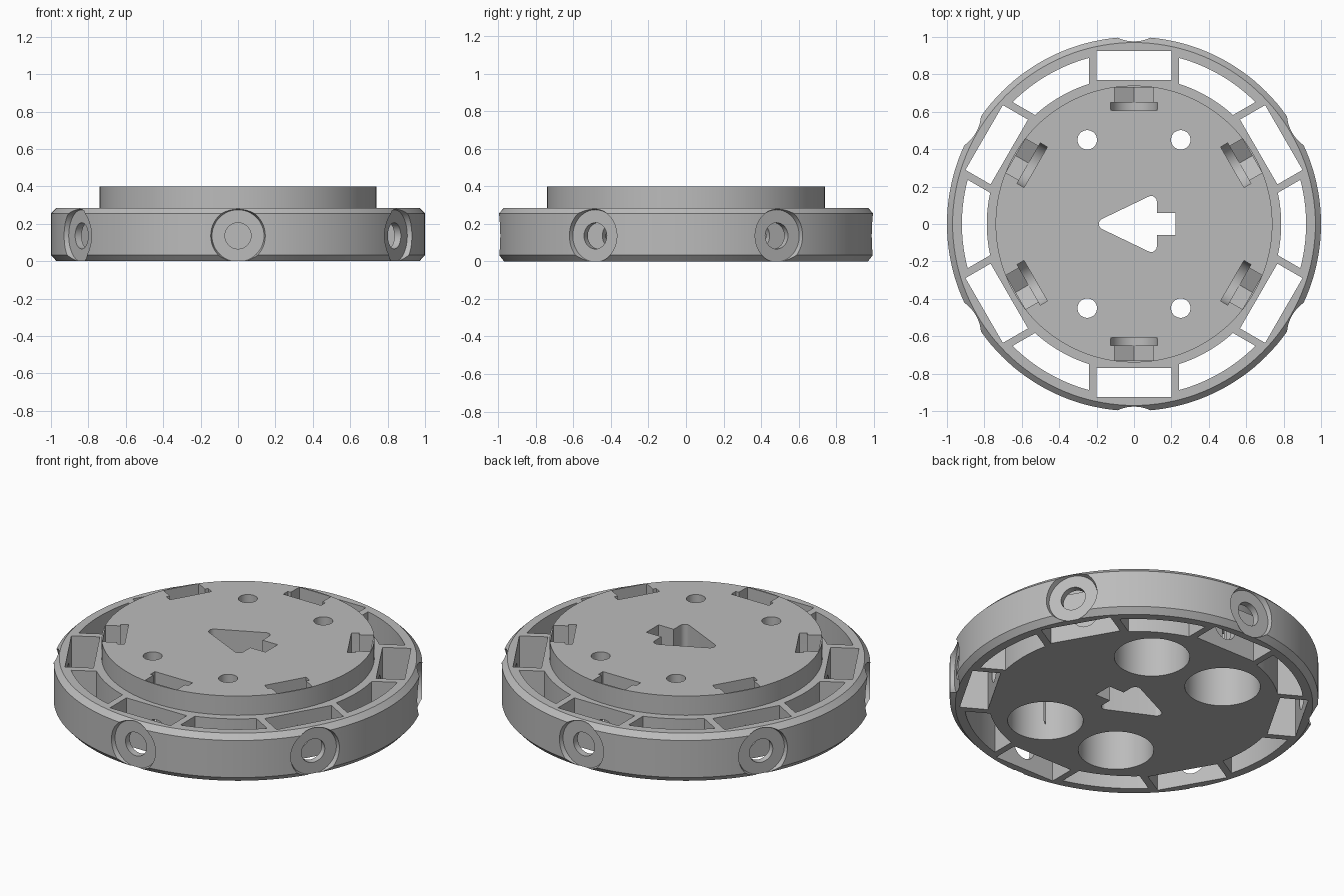
import bpy, bmesh, math
from mathutils import Matrix, Vector

if "Cube" in bpy.data.objects:
    bpy.data.objects.remove(bpy.data.objects["Cube"])

BOLT_Z = 0.136      # height of the radial bolt axes
SEG = 144

grey = bpy.data.materials.new("plain grey")
grey.diffuse_color = (0.5, 0.5, 0.5, 1)
grey.use_nodes = True
grey.node_tree.nodes["Principled BSDF"].inputs["Base Color"].default_value = grey.diffuse_color


def make(name, bm):
    bmesh.ops.recalc_face_normals(bm, faces=bm.faces)
    me = bpy.data.meshes.new(name)
    bm.to_mesh(me)
    bm.free()
    ob = bpy.data.objects.new(name, me)
    bpy.context.collection.objects.link(ob)
    return ob


def loft(name, rings, mat=Matrix()):
    """Closed solid through matching rings of points."""
    bm = bmesh.new()
    vs = [[bm.verts.new(mat @ Vector(p)) for p in ring] for ring in rings]
    for a, b in zip(vs, vs[1:]):
        for i in range(len(a)):
            j = (i + 1) % len(a)
            bm.faces.new((a[i], a[j], b[j], b[i]))
    bm.faces.new(vs[0][::-1])
    bm.faces.new(vs[-1])
    return make(name, bm)


def prism(name, pts, z0, z1, mat=Matrix()):
    return loft(name, [[(x, y, z) for x, y in pts] for z in (z0, z1)], mat)


def arc(cx, cy, r, a0, a1, n):
    return [(cx + r * math.cos(math.radians(a0 + (a1 - a0) * i / n)),
             cy + r * math.sin(math.radians(a0 + (a1 - a0) * i / n)))
            for i in range(n + 1)]


def circle(r, n, cx=0, cy=0):
    return arc(cx, cy, r, 0, 360, n)[:-1]


# Turned body: chamfered rim with a raised hub
profile = [(0.97, 0), (1, 0.033), (1, 0.255), (0.97, 0.285),
           (0.74, 0.285), (0.74, 0.4)]
body = loft("wheel_body", [[(x, y, z) for x, y in circle(r, SEG)]
                           for r, z in profile])
body.data.materials.append(grey)


def cut(cutter):
    cutter.data.materials.append(grey)
    cutter.hide_render = True
    mod = body.modifiers.new("cut", 'BOOLEAN')
    mod.operation = 'DIFFERENCE'
    mod.solver = 'EXACT'
    mod.object = cutter
    bpy.context.view_layer.objects.active = body
    bpy.ops.object.modifier_apply(modifier=mod.name)
    bpy.data.objects.remove(cutter)


# Arc window outline, centred on +x, with ends parallel to the spokes
def window_points(r_in, r_out, off=0.24):
    def half(r):
        return 30 - math.degrees(math.asin(off / r))
    hi, ho = half(r_in), half(r_out)
    return arc(0, 0, r_out, -ho, ho, 16) + arc(0, 0, r_in, hi, -hi, 16)


# Local x = sideways, y = up, z = outwards along the radius
AXES = Matrix(((0, 0, 1, 0), (1, 0, 0, 0), (0, 1, 0, 0), (0, 0, 0, 1)))
pocket = [(0.77, -0.2), (0.925, -0.2), (0.925, 0.2), (0.77, 0.2)]
washer = [(0.125, 0.6)] + [(0.125, 0.6 - 0.2)] \
    + arc(0, BOLT_Z, 0.125, 0, -180, 20) + [(-0.125, 0.6)]
nut = [(0.105, 0.6), (0.105, BOLT_Z - 0.06), (0, BOLT_Z - 0.121),
       (-0.105, BOLT_Z - 0.06), (-0.105, 0.6)]

for k in range(6):
    cut(prism("arc_window", window_points(0.787, 0.92), -0.1, 0.6,
              Matrix.Rotation(math.radians(60 * k), 4, 'Z')))
    turn = Matrix.Rotation(math.radians(30 + 60 * k), 4, 'Z')
    radial = turn @ AXES
    cut(prism("flat_pocket", pocket, -0.1, 0.6, turn))
    # Conical bolt-head seat in the rim
    cut(loft("bolt_seat", [[(x, y + BOLT_Z, z) for x, y in circle(r, 48)]
                           for r, z in ((0.139, 0.965), (0.161, 1.04))], radial))
    # Washer and nut slots open at the top of the hub
    cut(prism("washer_slot", washer, 0.607, 0.65, radial))
    cut(prism("nut_slot", nut, 0.64, 0.73, radial))
    cut(prism("bolt_hole", circle(0.07, 32, 0, BOLT_Z), 0.63, 1.1, radial))

# Four stepped bores: wide from below, narrow through the top
for sx in (-1, 1):
    for sy in (-1, 1):
        cut(prism("wide_bore", circle(0.205, 64, sx * 0.25, sy * 0.45), -0.1, 0.3))
        cut(prism("narrow_bore", circle(0.052, 32, sx * 0.25, sy * 0.45), 0.2, 0.6))

# Central arrow-shaped opening with a square tail
tilt = 90 + math.degrees(math.atan2(0.12, 0.25))
arrow = (arc(0.092, 0.12, 0.03, 0, tilt, 8)
         + arc(-0.158, 0, 0.03, tilt, 360 - tilt, 12)
         + arc(0.092, -0.12, 0.03, 360 - tilt, 360, 8)
         + [(0.122, -0.058), (0.222, -0.058), (0.222, 0.058), (0.122, 0.058)])
cut(prism("arrow_opening", arrow, -0.1, 0.6))

# Smooth round walls, crisp edges
for ob in bpy.context.selected_objects:
    ob.select_set(False)
body.select_set(True)
bpy.context.view_layer.objects.active = body
bpy.ops.object.shade_smooth_by_angle(angle=math.radians(30))
